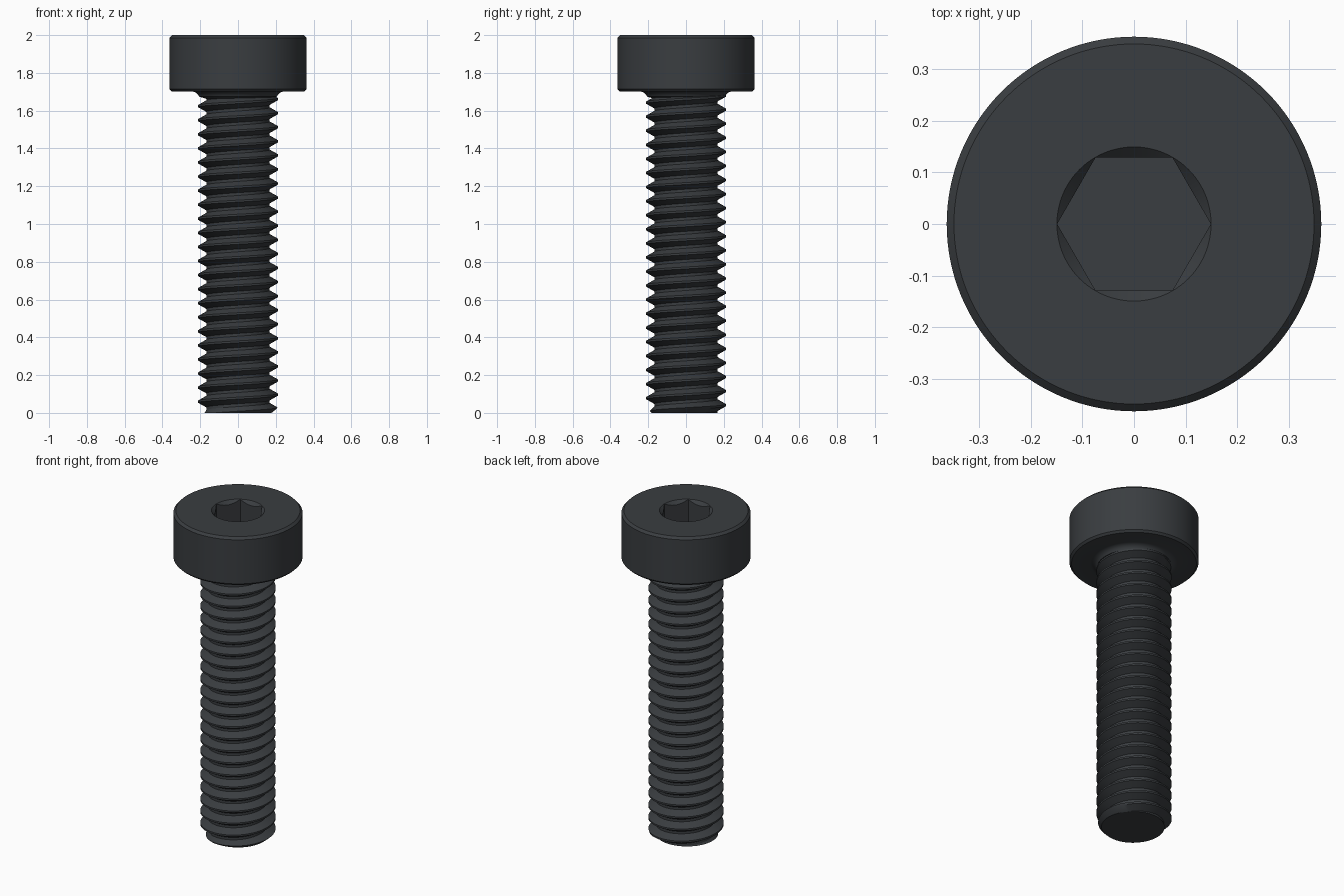
import bpy, bmesh
from math import cos, sin, pi, radians

if "Cube" in bpy.data.objects:
    bpy.data.objects.remove(bpy.data.objects["Cube"])

mat = bpy.data.materials.new("black_steel")
mat.diffuse_color = (0.042, 0.047, 0.052, 1)
mat.use_nodes = True
mat.node_tree.nodes["Principled BSDF"].inputs["Base Color"].default_value = mat.diffuse_color


def make_object(name, bm):
    bmesh.ops.recalc_face_normals(bm, faces=bm.faces)
    mesh = bpy.data.meshes.new(name)
    bm.to_mesh(mesh)
    bm.free()
    obj = bpy.data.objects.new(name, mesh)
    bpy.context.collection.objects.link(obj)
    mesh.materials.append(mat)
    return obj


def lathe(name, profile, segments):
    """Closed solid of revolution from (radius, z) points, first corner on +x."""
    bm = bmesh.new()
    rings = [[bm.verts.new((r * cos(2 * pi * i / segments), r * sin(2 * pi * i / segments), z))
              for i in range(segments)] for r, z in profile]
    for a, b in zip(rings, rings[1:]):
        for i in range(segments):
            j = (i + 1) % segments
            bm.faces.new((a[i], a[j], b[j], b[i]))
    bm.faces.new(rings[0])
    bm.faces.new(rings[-1])
    return make_object(name, bm)


def smooth(obj):
    bpy.ops.object.select_all(action='DESELECT')
    obj.select_set(True)
    bpy.context.view_layer.objects.active = obj
    bpy.ops.object.shade_smooth_by_angle(angle=radians(28))


# Head with chamfered rims and the fillet under it
head = lathe("head", [(0.16, 1.66), (0.207, 1.675), (0.211, 1.683), (0.219, 1.692),
                      (0.23, 1.699), (0.243, 1.702), (0.35, 1.702), (0.362, 1.714),
                      (0.362, 1.986), (0.348, 2.0)], 128)

# Hex socket and its countersink
hex_cutter = lathe("hex_cutter", [(0.1485, 1.77), (0.1485, 2.05)], 6)
sink_cutter = lathe("countersink_cutter", [(0.109, 1.96), (0.169, 2.02)], 96)
bpy.context.view_layer.objects.active = head
for cutter in (hex_cutter, sink_cutter):
    cutter.hide_render = True
    mod = head.modifiers.new("socket", 'BOOLEAN')
    mod.operation = 'DIFFERENCE'
    mod.solver = 'EXACT'
    mod.object = cutter
    bpy.ops.object.modifier_apply(modifier=mod.name)
    bpy.data.objects.remove(cutter)
smooth(head)

# Threaded shank: a V profile swept along a right-handed helix
PITCH, ROOT, CREST, STEPS, TURNS = 0.0745, 0.168, 0.2115, 64, 26
TOP = 1.688
profile = [(ROOT, 0), (ROOT, 0.2), (CREST, 0.53), (CREST, 0.67), (ROOT, 1)]
bm = bmesh.new()
columns = []
for j in range(STEPS * TURNS + 1):
    a = 2 * pi * j / STEPS
    col = []
    for r, t in profile:
        z = PITCH * (j / STEPS + t - 1.3)
        r = min(r, 0.182 + max(z, 0))        # chamfered tip
        col.append(bm.verts.new((r * cos(a), r * sin(a), z)))
    columns.append(col)
for a, b in zip(columns, columns[1:]):
    for k in range(len(profile) - 1):
        bm.faces.new((a[k], b[k], b[k + 1], a[k + 1]))
bmesh.ops.remove_doubles(bm, verts=bm.verts, dist=1e-5)

# Trim both ends flat and close them
for z, up in ((0, -1), (TOP, 1)):
    bmesh.ops.bisect_plane(bm, geom=bm.verts[:] + bm.edges[:] + bm.faces[:], dist=1e-6,
                           plane_co=(0, 0, z), plane_no=(0, 0, up), clear_outer=True)
    rim = [e for e in bm.edges if e.is_boundary and all(abs(v.co.z - z) < 1e-4 for v in e.verts)]
    bmesh.ops.holes_fill(bm, edges=rim, sides=0)
shank = make_object("threaded_shank", bm)
smooth(shank)
